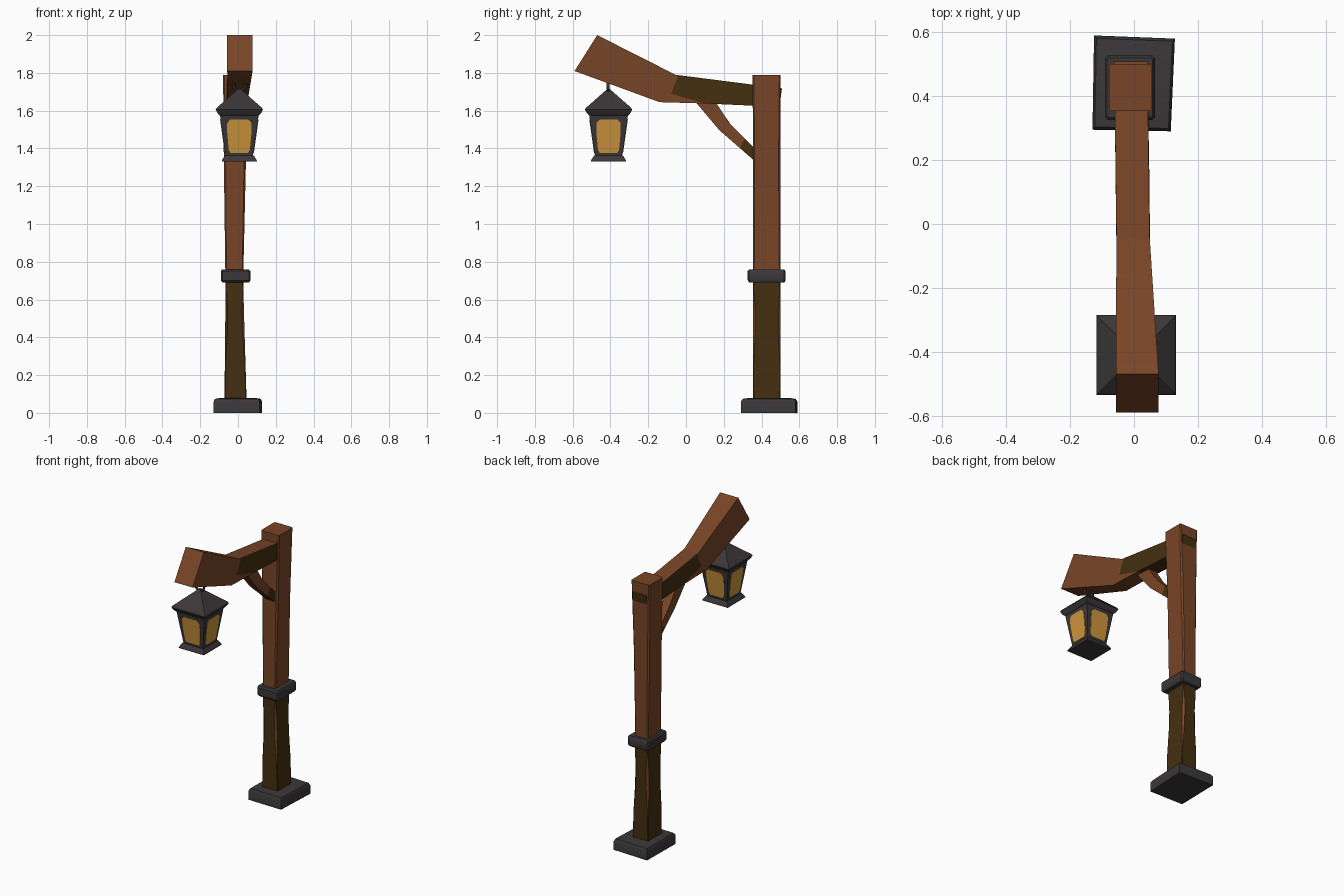
import bpy, bmesh, math
from mathutils import Vector

if "Cube" in bpy.data.objects:
    bpy.data.objects.remove(bpy.data.objects["Cube"])


def material(name, rgb):
    m = bpy.data.materials.new(name)
    m.diffuse_color = (*rgb, 1)
    m.use_nodes = True
    m.node_tree.nodes["Principled BSDF"].inputs["Base Color"].default_value = m.diffuse_color
    return m


WOOD = material("brown wood", (0.19, 0.06, 0.02))
MOSS = material("dark mossy wood", (0.058, 0.029, 0.005))
METAL = material("dark iron", (0.045, 0.039, 0.041))
GLASS = material("amber glass", (0.62, 0.31, 0.045))


def loft(name, rings, mats, rule=None, angle=35):
    """Skin a list of equal-length point rings, cap both ends, colour by rule(centre, normal)."""
    bm = bmesh.new()
    vs = [[bm.verts.new(p) for p in ring] for ring in rings]
    n = len(vs[0])
    for a, b in zip(vs, vs[1:]):
        for i in range(n):
            j = (i + 1) % n
            bm.faces.new((a[i], a[j], b[j], b[i]))
    bm.faces.new(vs[0])
    bm.faces.new(vs[-1])
    bmesh.ops.recalc_face_normals(bm, faces=bm.faces[:])
    bm.normal_update()
    if rule:
        for f in bm.faces:
            f.material_index = rule(f.calc_center_median(), f.normal)
    me = bpy.data.meshes.new(name)
    bm.to_mesh(me)
    bm.free()
    ob = bpy.data.objects.new(name, me)
    bpy.context.collection.objects.link(ob)
    for m in mats:
        me.materials.append(m)
    bpy.ops.object.select_all(action='DESELECT')
    ob.select_set(True)
    bpy.context.view_layer.objects.active = ob
    bpy.ops.object.shade_smooth_by_angle(angle=math.radians(angle))
    return ob


def chamfered(z, x0, x1, y0, y1, c):
    """Rectangle with cut corners at height z."""
    return [(x0 + c, y0, z), (x1 - c, y0, z), (x1, y0 + c, z), (x1, y1 - c, z),
            (x1 - c, y1, z), (x0 + c, y1, z), (x0, y1 - c, z), (x0, y0 + c, z)]


def square(z, h, cx=0.007, cy=-0.41):
    return [(cx - h, cy - h, z), (cx + h, cy - h, z), (cx + h, cy + h, z), (cx - h, cy + h, z)]


def section(top, bot, x0, x1, mid=None):
    """Six-point beam section from its top and bottom (y, z) points."""
    mid = mid or ((top[0] + bot[0]) / 2, (top[1] + bot[1]) / 2)
    return [(x0, *top), (x1, *top), (x1, *mid), (x1, *bot), (x0, *bot), (x0, *mid)]


# Stone-like iron foot, slightly skewed
foot = [(-0.13, 0.295), (0.115, 0.29), (0.128, 0.58), (-0.125, 0.59)]
fc = (-0.003, 0.44)


def foot_ring(z, k):
    return [(fc[0] + (x - fc[0]) * k, fc[1] + (y - fc[1]) * k, z) for x, y in foot]


loft("foot", [foot_ring(0, 1), foot_ring(0.058, 1), foot_ring(0.074, 0.94), foot_ring(0.08, 0.68)],
     [METAL], angle=50)


# Post: mossy below the collar, with bare wood streaks on three corners
def post_rule(c, n):
    if c.z > 0.72:
        return 0
    corner = abs(n.x) > 0.3 and abs(n.y) > 0.3
    return 0 if corner and 0.25 < c.z < 0.65 and not (n.x < 0 and n.y < 0) else 1


loft("post", [
    chamfered(0.05, -0.071, 0.046, 0.355, 0.50, 0.004),
    chamfered(0.25, -0.070, 0.040, 0.355, 0.50, 0.003),
    chamfered(0.42, -0.068, 0.035, 0.355, 0.50, 0.012),
    chamfered(0.55, -0.067, 0.031, 0.355, 0.50, 0.012),
    chamfered(0.66, -0.067, 0.029, 0.355, 0.50, 0.003),
    chamfered(0.73, -0.067, 0.028, 0.355, 0.50, 0.006),
    chamfered(1.33, -0.075, 0.042, 0.354, 0.50, 0.010),
    chamfered(1.79, -0.079, 0.056, 0.353, 0.50, 0.006)], [WOOD, MOSS], post_rule)

# Iron collar round the post
loft("collar", [
    chamfered(0.69, -0.082, 0.058, 0.336, 0.520, 0.006),
    chamfered(0.70, -0.089, 0.065, 0.327, 0.527, 0.008),
    chamfered(0.75, -0.091, 0.065, 0.326, 0.527, 0.008),
    chamfered(0.76, -0.084, 0.058, 0.334, 0.520, 0.006)], [METAL])

# Bent arm: mossy sides and underside near the post; its tip just pokes out behind
loft("arm", [
    section((-0.47, 2.0), (-0.59, 1.81), -0.057, 0.077),
    section((-0.055, 1.79), (-0.14, 1.645), -0.055, 0.050),
    section((-0.04, 1.788), (0.10, 1.638), -0.055, 0.049, (-0.08, 1.69)),
    section((0.508, 1.718), (0.495, 1.62), -0.062, 0.042)], [WOOD, MOSS],
    lambda c, n: 1 if c.y > 0.08 and n.z < 0.5 else 0)

# Curved brace under the arm, mossy at its foot
loft("brace", [
    section((0.14, 1.67), (0.03, 1.67), -0.042, 0.022),
    section((0.232, 1.533), (0.177, 1.496), -0.038, 0.018),
    section((0.312, 1.452), (0.285, 1.402), -0.038, 0.018),
    section((0.37, 1.395), (0.37, 1.328), -0.042, 0.022)], [WOOD, MOSS],
    lambda c, n: 1 if c.y > 0.3 and n.z < 0.5 else 0)

# Lantern: roof, tapered body and bottom flange
loft("lantern_roof", [square(1.575, 0.104), square(1.585, 0.114), square(1.605, 0.125),
                      square(1.615, 0.120), square(1.715, 0.006)], [METAL], angle=20)
loft("lantern_body", [square(1.34, 0.069), square(1.58, 0.103)], [METAL])
loft("lantern_flange", [square(1.33, 0.093), square(1.338, 0.092), square(1.362, 0.077)],
     [METAL], angle=20)

# Amber panes, thin plates lying on the four sloping body sides
half = [(0.048, 1.553), (0.064, 1.535), (0.064, 1.48), (0.056, 1.392), (0.046, 1.376)]
outline = half + [(-u, z) for u, z in reversed(half)]
for k, side in enumerate(("front", "right", "back", "left")):
    a = k * math.pi / 2
    rings = []
    for off in (-0.003, 0.003):
        ring = []
        for u, z in outline:
            d = 0.069 + (z - 1.34) / 0.24 * 0.034 + off
            ring.append((0.007 + u * math.cos(a) + d * math.sin(a),
                         -0.41 + u * math.sin(a) - d * math.cos(a), z))
        rings.append(ring)
    loft("lantern_pane_" + side, rings, [GLASS])

# Hanging ring between lantern and arm
bpy.ops.mesh.primitive_torus_add(major_segments=16, minor_segments=6, major_radius=0.032,
                                 minor_radius=0.008, location=(0.007, -0.413, 1.735),
                                 rotation=(math.pi / 2, 0, 0))
ring = bpy.context.object
ring.name = "hanging_ring"
ring.data.materials.append(METAL)
bpy.ops.object.shade_smooth_by_angle(angle=math.radians(60))
